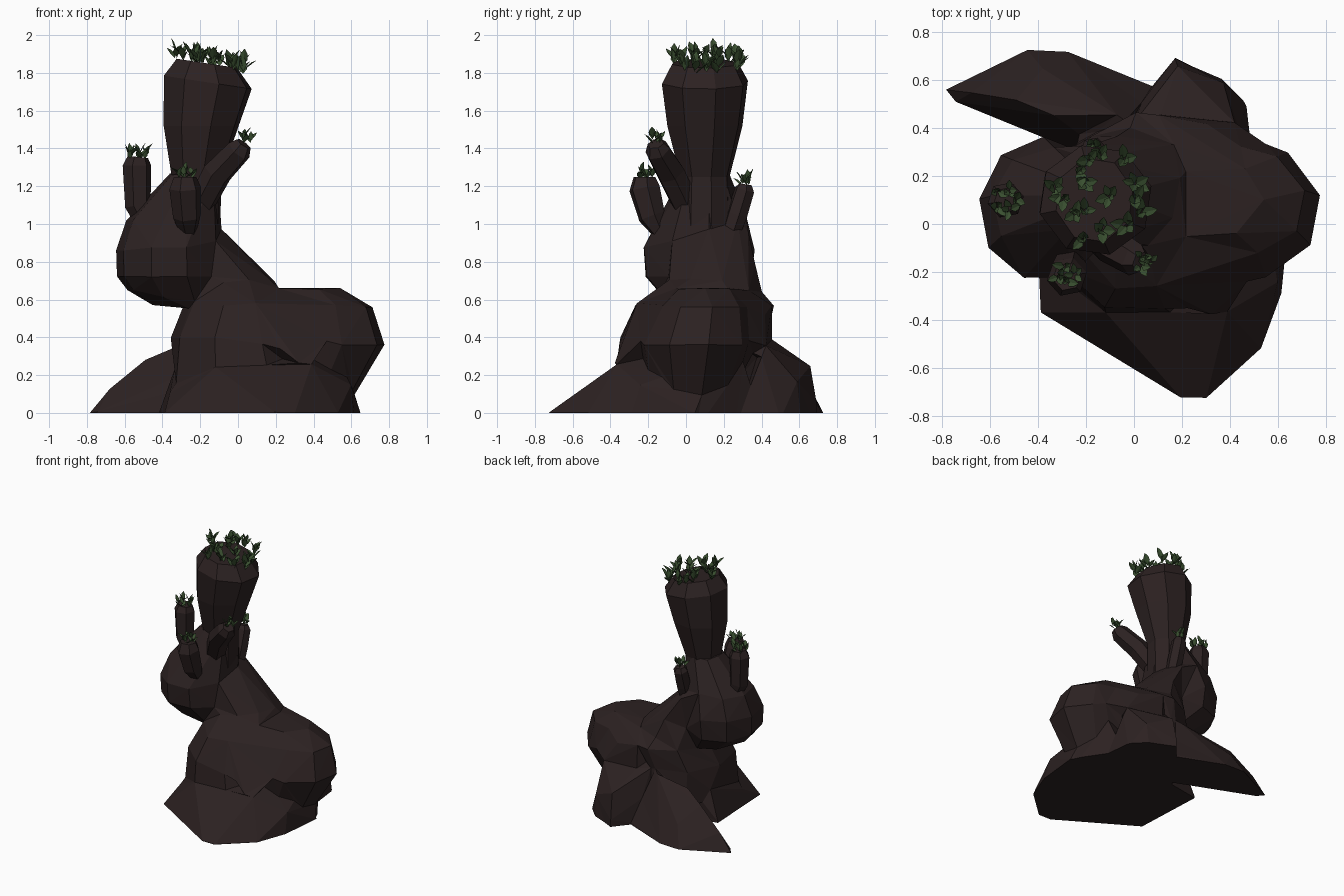
import bpy, bmesh, math, random
from mathutils import Vector

if "Cube" in bpy.data.objects:
    bpy.data.objects.remove(bpy.data.objects["Cube"])

random.seed(4)


def material(name, rgb):
    m = bpy.data.materials.new(name)
    m.diffuse_color = (*rgb, 1)
    m.use_nodes = True
    m.node_tree.nodes["Principled BSDF"].inputs["Base Color"].default_value = m.diffuse_color
    return m


BARK = material("dark_bark", (0.025, 0.0155, 0.0155))
LEAF = material("leaf_green", (0.042, 0.080, 0.030))


def finish(bm, name, mat):
    me = bpy.data.meshes.new(name)
    bm.to_mesh(me)
    bm.free()
    me.materials.append(mat)
    ob = bpy.data.objects.new(name, me)
    bpy.context.collection.objects.link(ob)
    return ob


def ring(cx, cy, z, rx, ry, n=9, turn=0.2):
    return [(cx + rx * math.cos(turn + i * math.tau / n),
             cy + ry * math.sin(turn + i * math.tau / n), z) for i in range(n)]


def hull(target, points):
    """Add a convex mass; ground points are extended below the floor."""
    pts = list(points) + [(x, y, -0.1) for x, y, z in points if z == 0]
    bm = bmesh.new()
    for p in pts:
        bm.verts.new(p)
    bmesh.ops.convex_hull(bm, input=bm.verts[:])
    loose = [v for v in bm.verts if not v.link_faces]
    bmesh.ops.delete(bm, geom=loose, context='VERTS')
    bmesh.ops.recalc_face_normals(bm, faces=bm.faces[:])
    me = bpy.data.meshes.new("tmp")
    bm.to_mesh(me)
    bm.free()
    target.from_mesh(me)
    bpy.data.meshes.remove(me)


def rings_hull(target, rings):
    """Add a mass as hulls between successive rings."""
    for a, b in zip(rings, rings[1:]):
        hull(target, ring(*a) + ring(*b))


# --- Gnarled stump: overlapping masses fused into one faceted skin ---
bm = bmesh.new()
# front skirt
hull(bm, [(-0.39, -0.37, 0), (-0.2, -0.42, 0), (-0.03, -0.58, 0), (0.2, -0.73, 0),
          (0.3, -0.73, 0), (0.54, -0.51, 0), (0.62, -0.3, 0), (0.65, 0.05, 0),
          (0.45, 0.35, 0), (-0.42, 0.2, 0), (-0.12, -0.37, 0.24), (0.3, -0.52, 0.1),
          (0.38, -0.37, 0.26), (0.6, -0.24, 0.15), (0.5, 0.3, 0.3), (-0.3, 0.2, 0.33)])
# long root at the back left
hull(bm, [(-0.79, 0.56, 0), (-0.75, 0.51, 0), (-0.44, 0.73, 0), (-0.28, 0.72, 0),
          (0.07, 0.58, 0), (-0.43, 0.42, 0), (-0.1, 0.25, 0), (-0.72, 0.55, 0.1),
          (-0.47, 0.51, 0.3), (-0.32, 0.45, 0.36), (-0.05, 0.45, 0.4), (-0.38, 0.65, 0.15)])
# short root at the back
hull(bm, [(0.07, 0.56, 0), (0.17, 0.70, 0), (0.38, 0.61, 0), (0.47, 0.5, 0),
          (0.5, 0.3, 0), (0, 0.3, 0), (0.18, 0.66, 0.25), (0.37, 0.58, 0.2),
          (0.2, 0.51, 0.34), (0.42, 0.42, 0.36), (0, 0.42, 0.42)])
# shoulders that blend the right bulge into the body, front and back
hull(bm, [(0.19, -0.05, 0.67), (0.5, -0.11, 0.58), (0.48, -0.22, 0.4), (0.4, -0.37, 0.24),
          (0.1, -0.36, 0.38), (0.07, -0.26, 0.59), (0.2, 0.1, 0.3), (0.08, 0.15, 0.7)])
hull(bm, [(0.1, 0.46, 0.57), (0.3, 0.42, 0.52), (0.49, 0.36, 0.45), (0.62, 0.27, 0.5),
          (0.2, 0.27, 0.68), (0.5, 0.25, 0.62), (0.45, 0.42, 0.3), (0.2, 0.1, 0.4),
          (0.05, 0.45, 0.3)])
# right bulge, low body, neck, overhanging knot
rings_hull(bm, [(0.36, 0.04, 0.12, 0.28, 0.22), (0.40, 0.06, 0.36, 0.385, 0.31),
                (0.39, 0.09, 0.56, 0.33, 0.25), (0.35, 0.11, 0.66, 0.19, 0.16)])
rings_hull(bm, [(0.02, 0.02, 0.15, 0.4, 0.42), (-0.01, 0.03, 0.4, 0.35, 0.4),
                (0.02, 0.09, 0.57, 0.3, 0.38), (0.0, 0.11, 0.68, 0.22, 0.25)])
rings_hull(bm, [(0.0, 0.13, 0.6, 0.28, 0.28), (-0.06, 0.14, 0.78, 0.18, 0.23),
                (-0.2, 0.13, 0.98, 0.1, 0.2)])
rings_hull(bm, [(-0.29, 0.08, 0.57, 0.16, 0.16), (-0.35, 0.07, 0.65, 0.24, 0.24),
                (-0.37, 0.06, 0.72, 0.275, 0.29), (-0.37, 0.06, 0.86, 0.28, 0.305),
                (-0.34, 0.08, 1.02, 0.255, 0.25), (-0.23, 0.1, 1.27, 0.13, 0.13)])
stump = finish(bm, "stump", BARK)
bpy.context.view_layer.objects.active = stump
stump.select_set(True)
mod = stump.modifiers.new("fuse", 'REMESH')
mod.mode = 'VOXEL'
mod.voxel_size = 0.02
bpy.ops.object.modifier_apply(modifier="fuse")
mod = stump.modifiers.new("soften", 'SMOOTH')
mod.iterations = 3
bpy.ops.object.modifier_apply(modifier="soften")
mod = stump.modifiers.new("facet", 'DECIMATE')
mod.ratio = min(1, 330 / (2 * len(stump.data.polygons)))
bpy.ops.object.modifier_apply(modifier="facet")

# flat underside
bm = bmesh.new()
bm.from_mesh(stump.data)
bmesh.ops.bisect_plane(bm, geom=bm.verts[:] + bm.edges[:] + bm.faces[:],
                       plane_co=(0, 0, 0), plane_no=(0, 0, 1), clear_inner=True)
bmesh.ops.holes_fill(bm, edges=[e for e in bm.edges if e.is_boundary], sides=0)
for f in bm.faces:
    f.smooth = False
    f.material_index = 0
bm.to_mesh(stump.data)
bm.free()
if not stump.data.materials:
    stump.data.materials.append(BARK)


def skin(name, loops):
    """Close a list of equal point loops into a capped tube."""
    bm = bmesh.new()
    vs = [[bm.verts.new(p) for p in loop] for loop in loops]
    n = len(vs[0])
    for a, b in zip(vs, vs[1:]):
        for i in range(n):
            j = (i + 1) % n
            bm.faces.new((a[i], a[j], b[j], b[i]))
    bm.faces.new(vs[0][::-1])
    bm.faces.new(vs[-1])
    bmesh.ops.recalc_face_normals(bm, faces=bm.faces[:])
    return finish(bm, name, BARK)


# --- Flared trunk with a slightly tilted top ---
trunk = [(-0.21, 0.1, 0.92, 0.12, 0.15), (-0.22, 0.1, 1.25, 0.135, 0.135),
         (-0.195, 0.1, 1.52, 0.205, 0.205), (-0.16, 0.1, 1.75, 0.24, 0.235),
         (-0.165, 0.1, 1.85, 0.165, 0.18)]
loops = [ring(*r, n=8, turn=0.25) for r in trunk]
for k in (3, 4):
    loops[k] = [(x, y, z - 0.15 * (x + 0.16)) for x, y, z in loops[k]]
skin("trunk", loops)


def branch(name, path):
    """Six-sided limb along (x, y, z, radius) points."""
    pts = [Vector(p[:3]) for p in path]
    loops = []
    for i, p in enumerate(pts):
        d = pts[min(i + 1, len(pts) - 1)] - pts[max(i - 1, 0)]
        q = Vector((0, 0, 1)).rotation_difference(d)
        loops.append([p + q @ Vector(v) for v in ring(0, 0, 0, path[i][3], path[i][3], n=6)])
    skin(name, loops)


branch("left_branch", [(-0.46, 0.1, 0.95, 0.05), (-0.53, 0.1, 1.1, 0.07),
                       (-0.535, 0.1, 1.31, 0.077), (-0.53, 0.1, 1.355, 0.055)])
branch("right_branch", [(-0.2, 0, 1.1, 0.075), (-0.11, -0.08, 1.27, 0.08),
                        (0.005, -0.15, 1.39, 0.07), (0.03, -0.16, 1.425, 0.045)])
branch("front_branch", [(-0.26, -0.12, 0.92, 0.03), (-0.27, -0.18, 1.04, 0.075),
                        (-0.28, -0.22, 1.19, 0.085), (-0.28, -0.22, 1.25, 0.06)])
branch("back_branch", [(-0.17, 0.22, 0.9, 0.05), (-0.17, 0.27, 1.05, 0.058),
                       (-0.17, 0.31, 1.18, 0.055), (-0.17, 0.315, 1.21, 0.035)])


# --- Leaves: folded pointed blades gathered in sprigs ---
def leaf(bm, base, direction, length):
    q = direction.to_track_quat('Z', 'Y')
    w = length * 0.25
    shape = [(0, 0, 0), (w, 0.25 * w, 0.35), (0.8 * w, 0.25 * w, 0.7), (0, 0, 1),
             (-0.8 * w, 0.25 * w, 0.7), (-w, 0.25 * w, 0.35)]
    v = [bm.verts.new(base + q @ Vector((x, y, z * length))) for x, y, z in shape]
    bm.faces.new((v[0], v[1], v[2], v[3]))
    bm.faces.new((v[0], v[3], v[4], v[5]))


def sprig(bm, x, y, z, count, size):
    turn = random.uniform(0, math.tau)
    for i in range(count):
        a = turn + i * 2.4
        tilt = random.uniform(0.15, 0.95)
        d = Vector((math.cos(a) * math.sin(tilt), math.sin(a) * math.sin(tilt), math.cos(tilt)))
        base = Vector((x, y, z + 0.6 * size * i / count))
        leaf(bm, base + d * 0.005, d, size * random.uniform(0.8, 1.15))


def foliage(name, cx, cy, z, radius, sprigs, count, size, slope=0.0):
    bm = bmesh.new()
    for i in range(sprigs):
        a = i * math.tau / sprigs + random.uniform(-0.2, 0.2)
        r = radius * random.uniform(0.7, 1.05)
        dx = r * math.cos(a)
        sprig(bm, cx + dx, cy + r * math.sin(a), z - slope * dx, count, size)
    finish(bm, name, LEAF)


foliage("crown_leaves", -0.135, 0.12, 1.825, 0.19, 13, 5, 0.083, 0.2)
foliage("crown_inner_leaves", -0.16, 0.11, 1.84, 0.08, 3, 5, 0.08, 0.15)
foliage("left_leaves", -0.535, 0.1, 1.34, 0.05, 5, 4, 0.062)
foliage("right_leaves", 0.045, -0.155, 1.425, 0.025, 3, 4, 0.062)
foliage("front_leaves", -0.285, -0.215, 1.235, 0.035, 4, 4, 0.06)
foliage("back_leaves", -0.17, 0.315, 1.2, 0.02, 3, 4, 0.06)
